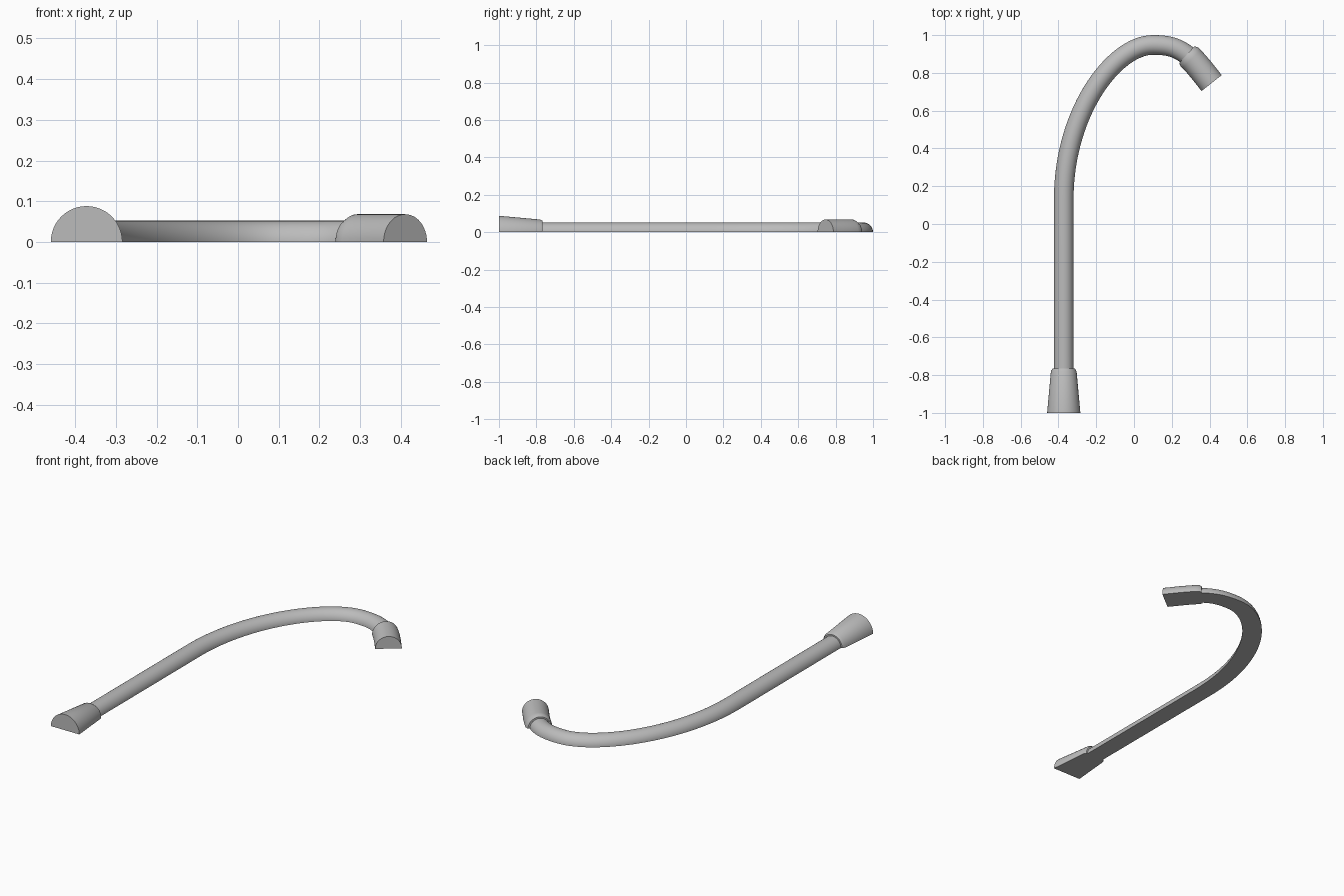
import bpy, bmesh, math
from mathutils import Vector
from mathutils.geometry import interpolate_bezier

if "Cube" in bpy.data.objects:
    bpy.data.objects.remove(bpy.data.objects["Cube"], do_unlink=True)

grey = bpy.data.materials.new("plain grey")
grey.use_nodes = True
colour = (0.5, 0.5, 0.5, 1)
grey.diffuse_color = colour
grey.node_tree.nodes["Principled BSDF"].inputs["Base Color"].default_value = colour

ARC = 24  # sides of each half-round section


def half_sweep(name, path, radii):
    """Closed half-round bar, flat on the ground, swept along a 2D path."""
    bm = bmesh.new()
    rings = []
    for i, (p, r) in enumerate(zip(path, radii)):
        t = (path[min(i + 1, len(path) - 1)] - path[max(i - 1, 0)]).normalized()
        side = Vector((t.y, -t.x, 0))
        rings.append([bm.verts.new(p + side * r * math.cos(a) + Vector((0, 0, r * math.sin(a))))
                      for a in (math.pi * k / ARC for k in range(ARC + 1))])
    for a, b in zip(rings, rings[1:]):
        for k in range(ARC + 1):
            n = (k + 1) % (ARC + 1)
            bm.faces.new((a[k], a[n], b[n], b[k]))
    bm.faces.new(rings[0])
    bm.faces.new(rings[-1])
    bmesh.ops.recalc_face_normals(bm, faces=bm.faces)
    mesh = bpy.data.meshes.new(name)
    bm.to_mesh(mesh)
    bm.free()
    mesh.materials.append(grey)
    obj = bpy.data.objects.new(name, mesh)
    bpy.context.collection.objects.link(obj)
    bpy.ops.object.select_all(action="DESELECT")
    obj.select_set(True)
    bpy.context.view_layer.objects.active = obj
    bpy.ops.object.shade_smooth_by_angle(angle=math.radians(30))


def bezier(a, b, c, d, count):
    return interpolate_bezier(*(Vector((*p, 0)) for p in (a, b, c, d)), count)


# Straight shaft running into the curved crook
shaft_x = -0.372
rise = bezier((shaft_x, 0.13), (shaft_x, 0.6), (-0.1, 0.948), (0.1, 0.948), 32)
hook = bezier((0.1, 0.948), (0.185, 0.948), (0.235, 0.935), (0.3, 0.879), 14)
shaft = [Vector((shaft_x, -0.8, 0))] + rise + hook[1:]
half_sweep("shaft_and_crook", shaft, [0.052] * len(shaft))

# Flared foot with a small bevelled shoulder
foot = [Vector((shaft_x, y, 0)) for y in (-1, -0.78, -0.766)]
half_sweep("foot_ferrule", foot, [0.088, 0.068, 0.060])

# Slightly bent sleeve on the crook's tip
tip = bezier((0.28, 0.897), (0.325, 0.858), (0.372, 0.795), (0.411, 0.746), 12)
half_sweep("tip_sleeve", tip, [0.060] + [0.068] * (len(tip) - 1))
